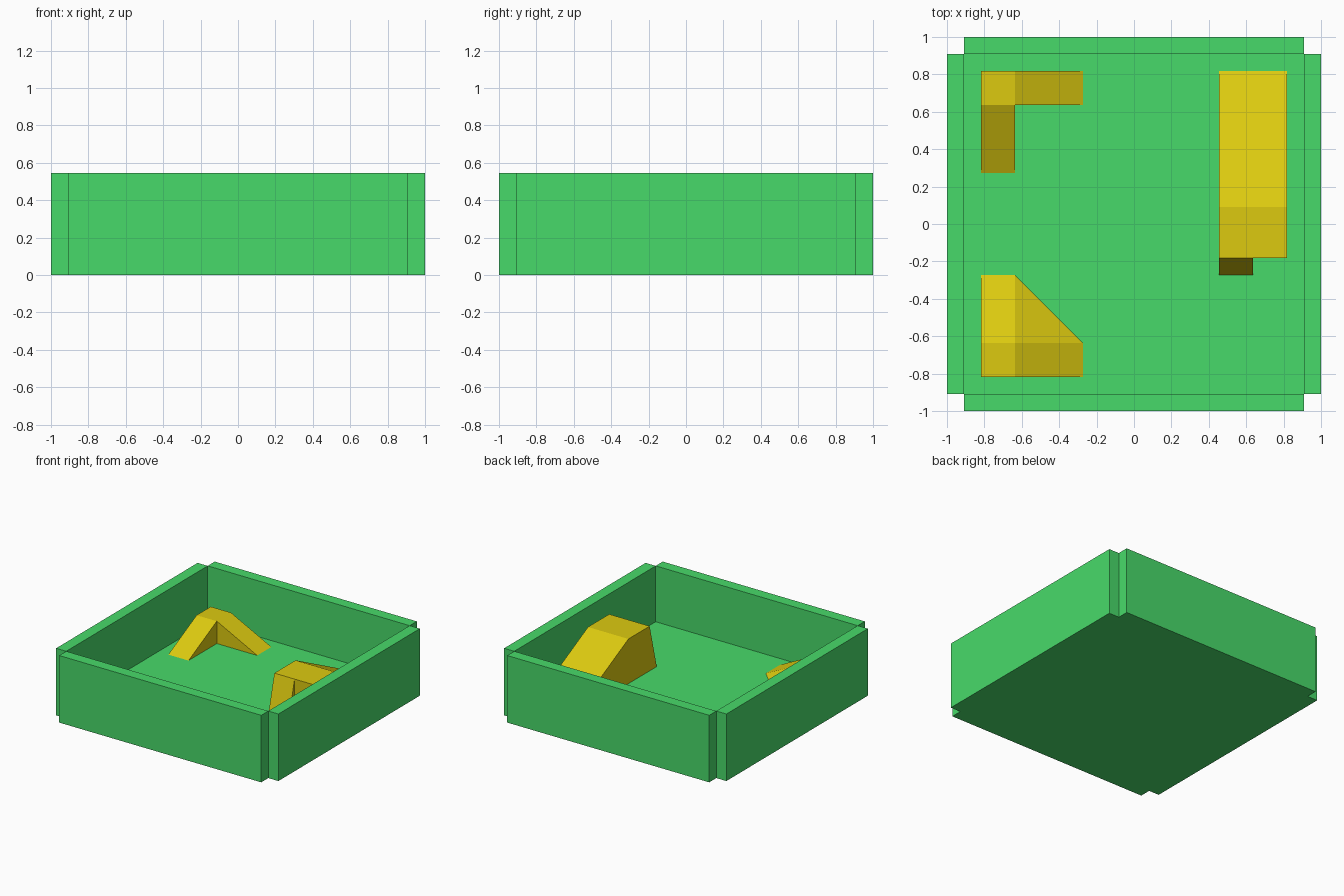
import bpy
import bmesh
import math

if "Cube" in bpy.data.objects:
    bpy.data.objects.remove(bpy.data.objects["Cube"])

U = 1 / 11            # grid step
FLOOR, RIM = 1, 6     # heights in grid steps


def material(name, rgb):
    m = bpy.data.materials.new(name)
    m.diffuse_color = (*rgb, 1)
    m.use_nodes = True
    m.node_tree.nodes["Principled BSDF"].inputs["Base Color"].default_value = m.diffuse_color
    return m


green = material("green", (0.064, 0.70, 0.142))
yellow = material("yellow", (0.72, 0.59, 0.005))


def solid(name, mat, *hulls):
    """One object made of convex blocks, each given by its corners in grid steps."""
    bm = bmesh.new()
    for pts in hulls:
        part = bmesh.new()
        for p in pts:
            part.verts.new([c * U for c in p])
        bmesh.ops.convex_hull(part, input=part.verts[:])
        bmesh.ops.dissolve_limit(part, angle_limit=math.radians(1),
                                 verts=part.verts[:], edges=part.edges[:])
        bmesh.ops.recalc_face_normals(part, faces=part.faces[:])
        tmp = bpy.data.meshes.new("tmp")
        part.to_mesh(tmp)
        part.free()
        bm.from_mesh(tmp)
        bpy.data.meshes.remove(tmp)
    me = bpy.data.meshes.new(name)
    bm.to_mesh(me)
    bm.free()
    me.materials.append(mat)
    ob = bpy.data.objects.new(name, me)
    bpy.context.collection.objects.link(ob)
    return ob


def box(x0, x1, y0, y1, z0, z1):
    return [(x, y, z) for x in (x0, x1) for y in (y0, y1) for z in (z0, z1)]


def along_x(profile, x0, x1):
    """Extrude a (y, z) profile along x."""
    return [(x, y, z) for x in (x0, x1) for y, z in profile]


def along_y(profile, y0, y1):
    """Extrude a (x, z) profile along y."""
    return [(x, y, z) for y in (y0, y1) for x, z in profile]


# Tray floor and four walls, leaving notched outer corners
solid("floor", green, box(-10, 10, -10, 10, 0, FLOOR))
for side, s in (("front", -1), ("back", 1)):
    solid(side + "_wall", green, box(-10, 10, s * 10, s * 11, 0, RIM))
for side, s in (("left", -1), ("right", 1)):
    solid(side + "_wall", green, box(s * 10, s * 11, -10, 10, 0, RIM))

# Back left: two narrow ramps meeting at a raised corner
solid("corner_ramps", yellow,
      along_y([(-9, FLOOR), (-9, 3), (-7, 3), (-3, FLOOR)], 7, 9),
      along_x([(7, FLOOR), (7, 3), (3, FLOOR)], -9, -7))

# Front left: raised corner with ramps joined by a diagonal slope
solid("hip_ramp", yellow,
      box(-9, -7, -9, -7, FLOOR, 3)
      + [(-9, -3, FLOOR), (-7, -3, FLOOR), (-3, -7, FLOOR), (-3, -9, FLOOR)])

# Right: long ramp with a flat top and a steep half-width front slope
solid("long_ramp", yellow,
      along_x([(-2, FLOOR), (-2, 5), (1, 5), (9, FLOOR)], 5, 9),
      along_x([(-2, FLOOR), (-2, 5), (-3, FLOOR)], 5, 7))
